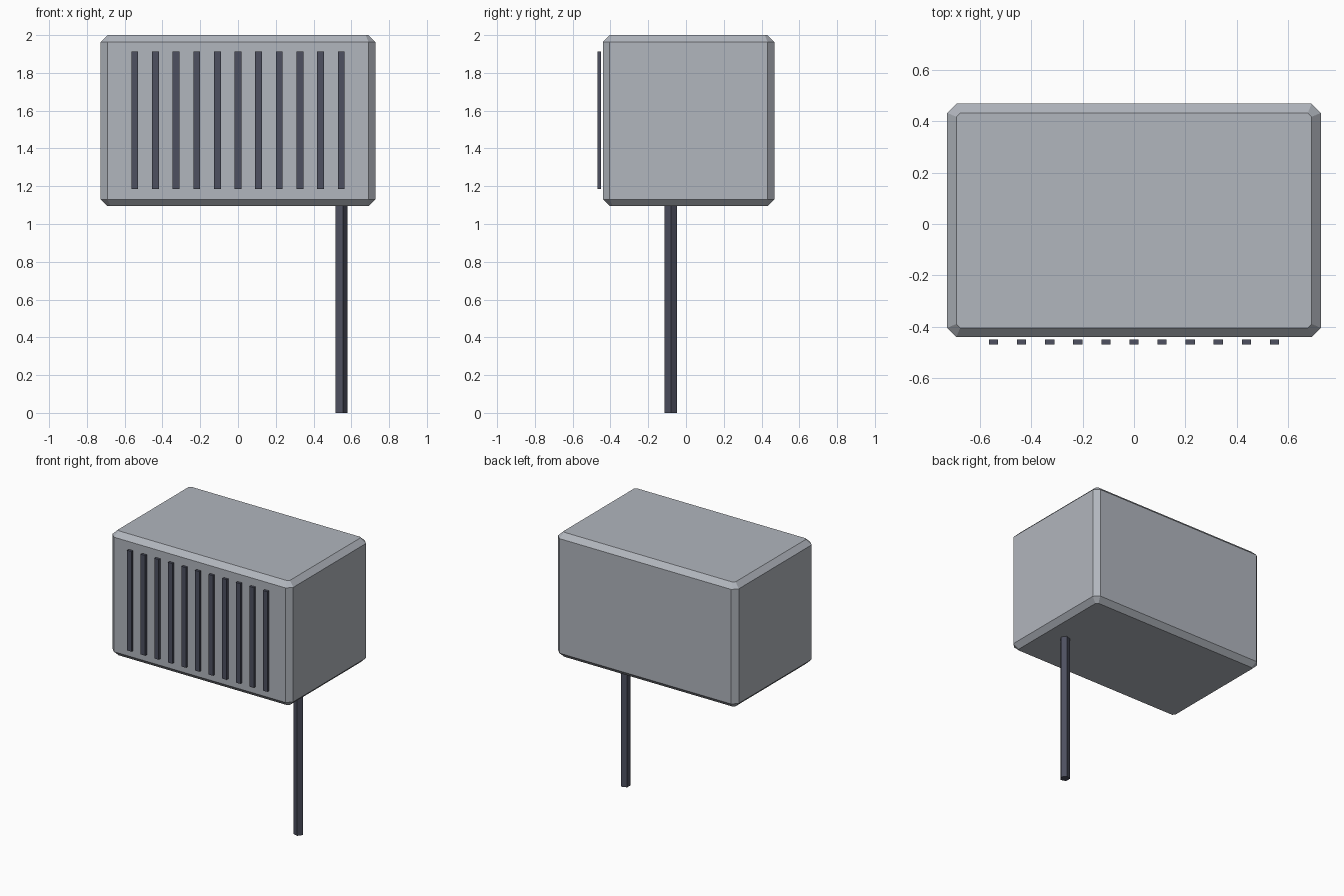
import bpy
import bmesh
from mathutils import Matrix, Vector

cube = bpy.data.objects.get("Cube")
if cube:
    bpy.data.objects.remove(cube, do_unlink=True)


def make_material(name, rgb):
    mat = bpy.data.materials.new(name)
    mat.use_nodes = True
    colour = (*rgb, 1.0)
    mat.diffuse_color = colour
    mat.node_tree.nodes["Principled BSDF"].inputs["Base Color"].default_value = colour
    return mat


def add_object(name, bm, mat):
    mesh = bpy.data.meshes.new(name)
    bmesh.ops.recalc_face_normals(bm, faces=bm.faces)
    bm.to_mesh(mesh)
    bm.free()
    mesh.materials.append(mat)
    obj = bpy.data.objects.new(name, mesh)
    bpy.context.collection.objects.link(obj)
    return obj


def box_mesh(low, high):
    low, high = Vector(low), Vector(high)
    bm = bmesh.new()
    matrix = Matrix.Translation((low + high) / 2) @ Matrix.Diagonal((*(high - low), 1.0))
    bmesh.ops.create_cube(bm, size=1, matrix=matrix)
    return bm


def chamfer(bm, edges, width):
    bmesh.ops.bevel(bm, geom=edges, offset=width, offset_type='OFFSET',
                    segments=1, affect='EDGES', clamp_overlap=False)


light_grey = make_material("light grey", (0.44, 0.465, 0.51))
dark_slate = make_material("dark slate", (0.075, 0.08, 0.115))

# Housing: chamfer the upright edges first, then the top and bottom rims
BOTTOM, TOP, CUT = 1.095, 2.0, 0.036
bm = box_mesh((-0.727, -0.44, BOTTOM), (0.727, 0.468, TOP))
chamfer(bm, [e for e in bm.edges if abs(e.verts[0].co.z - e.verts[1].co.z) > 0.1], CUT)
chamfer(bm, [e for e in bm.edges if abs(e.verts[0].co.z - e.verts[1].co.z) < 0.1], CUT)
add_object("housing", bm, light_grey)

# Row of upright slats just in front of the housing
SLATS, SPACING, HALF = 11, 0.1093, 0.018
for i in range(SLATS):
    x = (i - (SLATS - 1) / 2) * SPACING
    bm = box_mesh((x - HALF, -0.468, 1.185), (x + HALF, -0.449, 1.913))
    add_object(f"slat_{i + 1}", bm, dark_slate)

# Five-sided post under the left end, with one corner pointing left
bm = bmesh.new()
ring = [Matrix.Rotation(i * 6.283185 / 5, 3, 'Z') @ Vector((0.0345, 0, 0)) for i in range(5)]
base = bm.faces.new([bm.verts.new(p + Vector((0.544, -0.08, 0))) for p in ring])
extruded = bmesh.ops.extrude_face_region(bm, geom=[base], use_keep_orig=True)["geom"]
bmesh.ops.translate(bm, vec=(0, 0, BOTTOM),
                    verts=[g for g in extruded if isinstance(g, bmesh.types.BMVert)])
add_object("post", bm, dark_slate)
